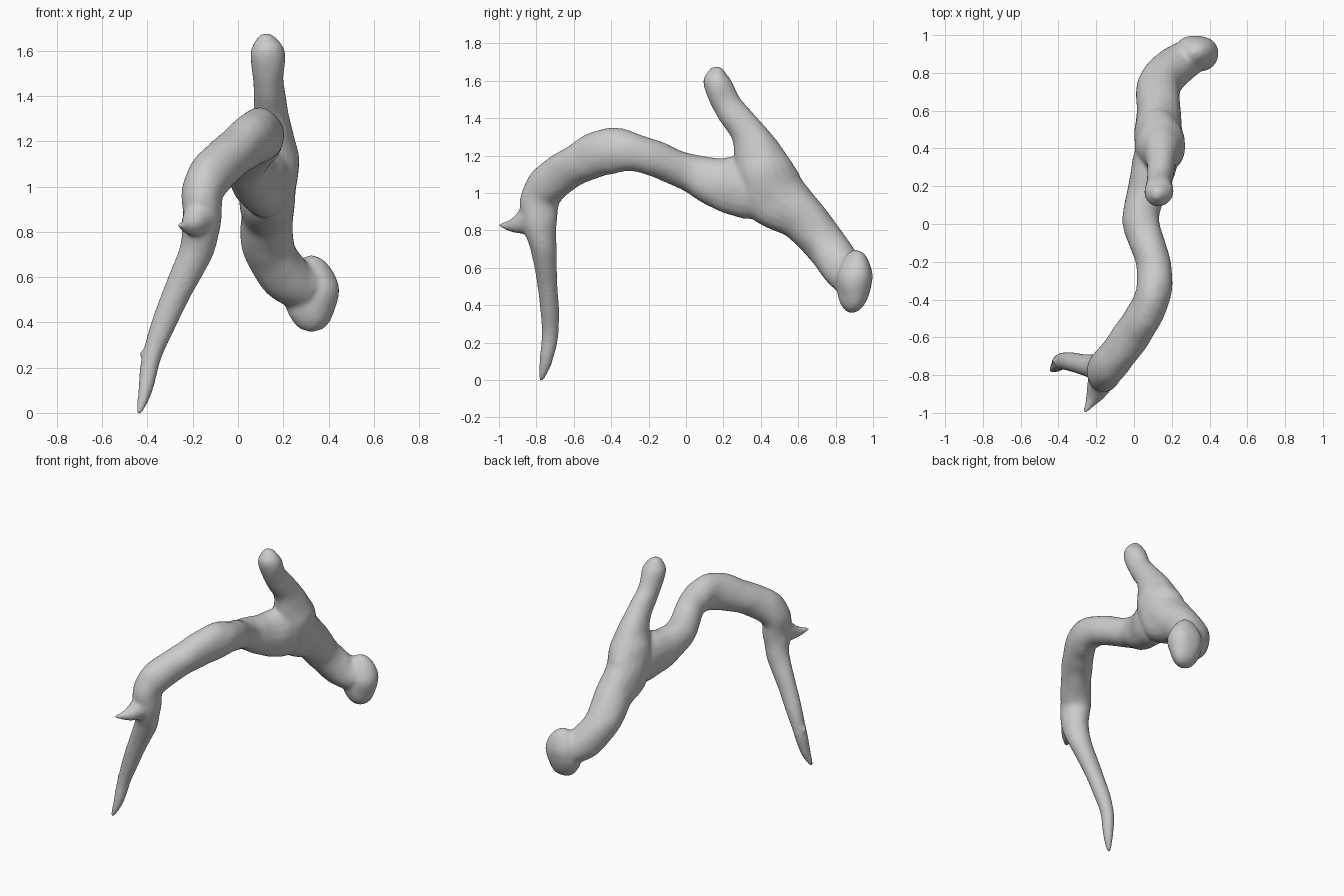
import bpy, bmesh, math
from mathutils import Vector, noise

cube = bpy.data.objects.get("Cube")
if cube:
    bpy.data.objects.remove(cube, do_unlink=True)

grey = bpy.data.materials.new("plain grey")
grey.use_nodes = True
grey.diffuse_color = (0.6, 0.6, 0.6, 1)
grey.node_tree.nodes["Principled BSDF"].inputs["Base Color"].default_value = (0.6, 0.6, 0.6, 1)

SIDES, STEPS = 20, 6


def spline(points):
    """Smoothly resample points holding position plus two radii."""
    rows = [Vector(p) for p in points]
    rows = [rows[0]] + rows + [rows[-1]]
    out = []
    for a, b, c, d in zip(rows, rows[1:], rows[2:], rows[3:]):
        for i in range(STEPS):
            t = i / STEPS
            out.append(0.5 * (2 * b + (c - a) * t + (2 * a - 5 * b + 4 * c - d) * t * t
                              + (3 * b - a - 3 * c + d) * t ** 3))
    return out + [rows[-1]]


def limb(bm, points):
    """Sweep a lumpy oval along a path: x, y, z, width radius, depth radius."""
    rows = spline(points)
    centres = [Vector(r[:3]) for r in rows]
    rings = []
    for i, row in enumerate(rows):
        along = (centres[min(i + 1, len(rows) - 1)] - centres[max(i - 1, 0)]).normalized()
        side = Vector((1, 0, 0))
        side = (side - along * side.dot(along)).normalized()
        depth = along.cross(side)
        ring = []
        for k in range(SIDES):
            a = math.tau * k / SIDES
            offset = side * math.cos(a) * max(row[3], 0.004) + depth * math.sin(a) * max(row[4], 0.004)
            lump = 1 + 0.07 * noise.noise((centres[i] + offset) * 9)
            ring.append(bm.verts.new(centres[i] + offset * lump))
        rings.append(ring)
    for r, s in zip(rings, rings[1:]):
        for k in range(SIDES):
            j = (k + 1) % SIDES
            bm.faces.new((r[k], r[j], s[j], s[k]))
    bm.faces.new(rings[0][::-1])
    bm.faces.new(rings[-1])


bm = bmesh.new()

# Long arching limb, from the thin tip to the junction
limb(bm, [
    (-.44, -.775, -.005, .01, .01), (-.425, -.765, .04, .022, .024),
    (-.405, -.745, .12, .034, .036), (-.375, -.725, .27, .045, .047),
    (-.285, -.74, .5, .06, .054), (-.19, -.76, .7, .075, .07),
    (-.16, -.785, .85, .083, .095), (-.15, -.765, 1.0, .095, .11),
    (-.05, -.64, 1.12, .1, .105), (.09, -.41, 1.225, .095, .122),
    (.105, -.22, 1.2, .092, .097), (.04, 0, 1.115, .097, .1),
    (.06, .15, 1.06, .1, .135), (.11, .32, 1.03, .12, .17),
    (.13, .45, 1.0, .1, .13)])

# Upper stub running through the trunk to the lower limb
limb(bm, [
    (.135, .145, 1.67, .02, .02), (.13, .155, 1.645, .05, .05),
    (.13, .17, 1.58, .077, .075), (.135, .235, 1.45, .068, .077),
    (.145, .345, 1.3, .082, .1), (.14, .41, 1.13, .13, .155),
    (.13, .47, .99, .128, .17), (.13, .62, .87, .118, .13),
    (.135, .74, .73, .115, .115), (.21, .83, .6, .11, .11),
    (.29, .88, .55, .1, .1)])

# Rounded knob at the end of the lower limb
knob = bmesh.ops.create_icosphere(bm, subdivisions=4, radius=1)["verts"]
for v in knob:
    x, y, z = v.co
    v.co = Vector((.325 + .118 * x, .9 + .095 * y, .525 + .17 * z + .02 * y))
    v.co += v.normal * .012 * noise.noise(v.co * 10)

# Thorn on the outside of the bend, and small nub near the tip
limb(bm, [(-.16, -.8, .87, .08, .1), (-.2, -.89, .835, .055, .055),
          (-.23, -.945, .825, .03, .03), (-.265, -1.005, .83, .008, .008)])
limb(bm, [(-.37, -.73, .26, .03, .03), (-.41, -.725, .26, .018, .018),
          (-.435, -.72, .265, .01, .01)])

bmesh.ops.recalc_face_normals(bm, faces=bm.faces)
mesh = bpy.data.meshes.new("forked_branch")
bm.to_mesh(mesh)
bm.free()
mesh.materials.append(grey)
branch = bpy.data.objects.new("forked_branch", mesh)
bpy.context.collection.objects.link(branch)

# Fuse all limbs into one skin and soften the joints
fuse = branch.modifiers.new("fuse", "REMESH")
fuse.mode = "VOXEL"
fuse.voxel_size = 0.012
fuse.use_smooth_shade = True
soften = branch.modifiers.new("soften", "SMOOTH")
soften.factor = 0.5
soften.iterations = 6
